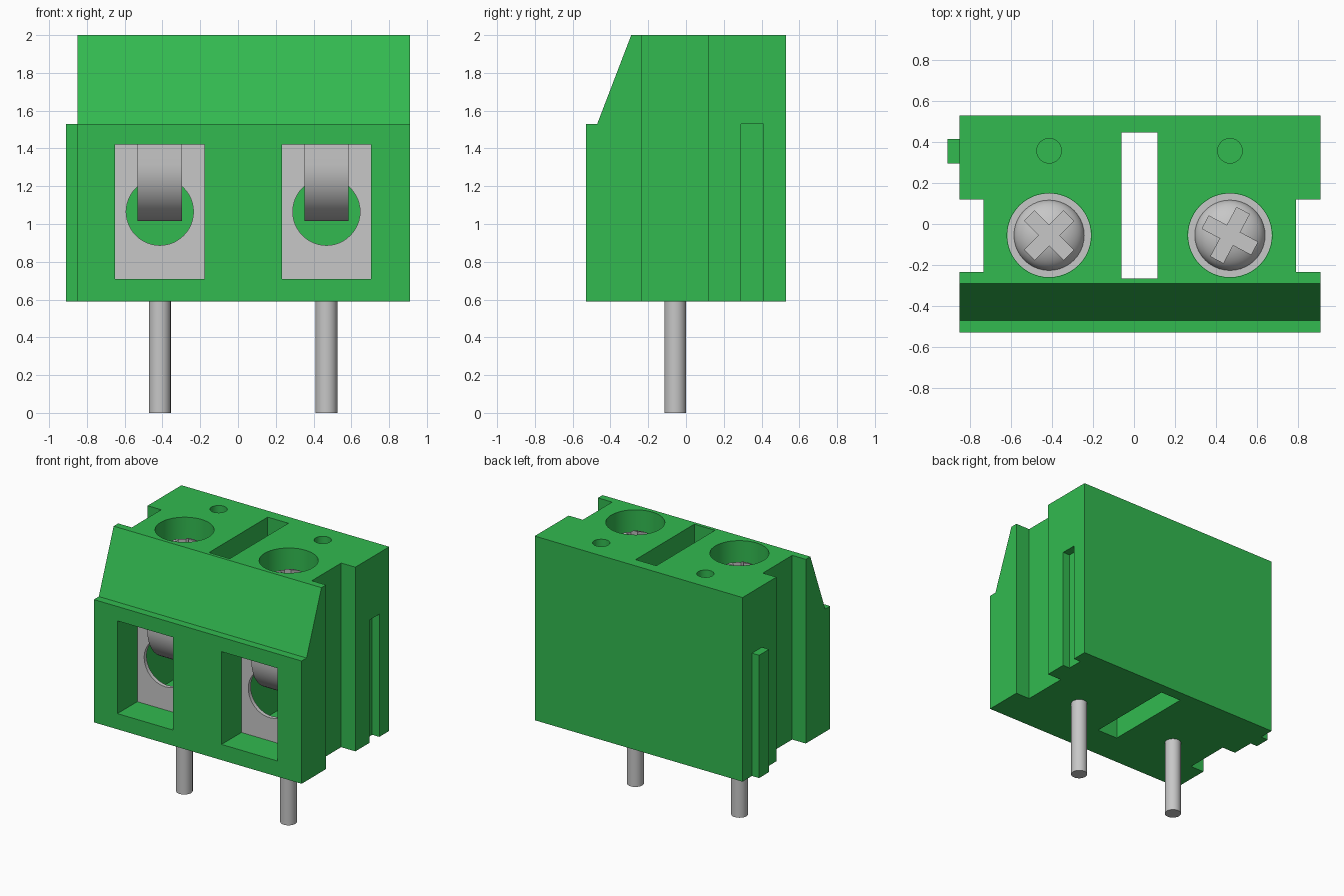
import bpy, bmesh
from math import sin, cos, pi, radians
from mathutils import Matrix, Vector

if "Cube" in bpy.data.objects:
    bpy.data.objects.remove(bpy.data.objects["Cube"])


def material(name, rgb):
    m = bpy.data.materials.new(name)
    m.use_nodes = True
    m.diffuse_color = (*rgb, 1)
    m.node_tree.nodes["Principled BSDF"].inputs["Base Color"].default_value = (*rgb, 1)
    return m


GREEN = material("green plastic", (0.032, 0.49, 0.08))
METAL = material("grey metal", (0.57, 0.57, 0.57))


def finish(name, bm, mat):
    bmesh.ops.recalc_face_normals(bm, faces=bm.faces)
    me = bpy.data.meshes.new(name)
    bm.to_mesh(me)
    bm.free()
    me.materials.append(mat)
    ob = bpy.data.objects.new(name, me)
    bpy.context.collection.objects.link(ob)
    return ob


def box(name, x, y, z, mat):
    bm = bmesh.new()
    bmesh.ops.create_cube(bm, size=1)
    for v in bm.verts:
        v.co = [(a + b) / 2 + c * (b - a) for c, (a, b) in zip(v.co, (x, y, z))]
    return finish(name, bm, mat)


def side_prism(name, profile, x0, x1, mat):
    """Extrude a (y, z) profile along x."""
    bm = bmesh.new()
    face = bm.faces.new([bm.verts.new((x0, y, z)) for y, z in profile])
    ext = bmesh.ops.extrude_face_region(bm, geom=[face])
    verts = [g for g in ext["geom"] if isinstance(g, bmesh.types.BMVert)]
    bmesh.ops.translate(bm, verts=verts, vec=(x1 - x0, 0, 0))
    return finish(name, bm, mat)


def cylinder(name, centre, r, depth, mat, axis="z"):
    bm = bmesh.new()
    bmesh.ops.create_cone(bm, cap_ends=True, segments=48, radius1=r, radius2=r, depth=depth)
    rot = Matrix.Rotation(pi / 2, 4, "X") if axis == "y" else Matrix()
    bm.transform(Matrix.Translation(centre) @ rot)
    return finish(name, bm, mat)


def cut(ob, *cutters):
    for c in cutters:
        c.hide_render = True
        mod = ob.modifiers.new("cut", "BOOLEAN")
        mod.operation, mod.solver, mod.object = "DIFFERENCE", "EXACT", c
    deps = bpy.context.evaluated_depsgraph_get()
    me = bpy.data.meshes.new_from_object(ob.evaluated_get(deps))
    ob.modifiers.clear()
    ob.data = me
    for c in cutters:
        bpy.data.objects.remove(c)


def smooth(ob):
    bpy.ops.object.select_all(action="DESELECT")
    ob.select_set(True)
    bpy.context.view_layer.objects.active = ob
    bpy.ops.object.shade_smooth_by_angle(angle=radians(35))


LEFT, RIGHT, BASE, TOP = -0.85, 0.91, 0.59, 2.0
POLES = {"right": (-0.414, 45), "left": (0.468, -28)}
SCREW_Y, RING_Z, PLATE_Y = -0.055, 1.8, -0.29

# Housing with sloped front shoulder
profile = [(-0.53, BASE), (0.53, BASE), (0.53, TOP), (-0.29, TOP), (-0.47, 1.53), (-0.53, 1.53)]
housing = side_prism("housing", profile, LEFT, RIGHT, GREEN)

# Side notches, centre slot and interlock groove
tall = (0.4, 2.2)
cutters = [
    box("notch_right", (-1, -0.735), (-0.235, 0.12), tall, GREEN),
    box("notch_left", (0.79, 1.1), (-0.235, 0.12), tall, GREEN),
    box("centre_slot", (-0.06, 0.115), (-0.265, 0.445), tall, GREEN),
    box("groove", (0.85, 1.1), (0.29, 0.41), (0.4, 1.53), GREEN),
]
# Wire openings, screw wells and test holes
for side, (x, _) in POLES.items():
    cutters += [
        box("opening_" + side, (x - 0.236, x + 0.236), (-0.7, 0.25), (0.71, 1.42), GREEN),
        cylinder("well_" + side, (x, SCREW_Y, RING_Z + 0.2), 0.205, 0.4, GREEN),
        cylinder("test_hole_" + side, (x, 0.357, TOP), 0.06, 0.2, GREEN),
    ]
cut(housing, *cutters)
smooth(housing)

# Interlock rib
box("interlock_rib", (-0.91, LEFT), (0.295, 0.415), (BASE, 1.53), GREEN)

for side, (x, angle) in POLES.items():
    # Contact plate with round wire hole
    plate = box("contact_plate_" + side, (x - 0.236, x + 0.236),
                (PLATE_Y, PLATE_Y + 0.03), (0.71, 1.42), METAL)
    cut(plate, cylinder("wire_hole", (x, PLATE_Y, 1.065), 0.178, 0.3, METAL, "y"))
    smooth(plate)

    # Curved clamp leaf
    def arc(r):
        return [(-0.04 - r * cos(t), 1.315 - r * sin(t))
                for t in (i * pi / 32 for i in range(17))]
    leaf = [(-0.34, 1.42)] + arc(0.3) + arc(0.27)[::-1] + [(-0.31, 1.42)]
    smooth(side_prism("clamp_leaf_" + side, leaf, x - 0.117, x + 0.117, METAL))

    # Solder pin
    smooth(cylinder("pin_" + side, (x, -0.057, 0.3), 0.058, 0.6, METAL))

    # Screw seat and domed head with cross recess
    cylinder("screw_seat_" + side, (x, SCREW_Y, RING_Z - 0.01), 0.204, 0.03, METAL)
    bm = bmesh.new()
    bmesh.ops.create_uvsphere(bm, u_segments=40, v_segments=24, radius=1)
    place = Matrix.Translation((x, SCREW_Y, RING_Z))
    bm.transform(place @ Matrix.Diagonal((0.172, 0.172, 0.11, 1)))
    head = finish("screw_head_" + side, bm, METAL)
    bars = []
    for turn in (0, 90):
        bar = box("recess", (-0.135, 0.135), (-0.035, 0.035), (0.03, 0.3), METAL)
        bar.data.transform(place @ Matrix.Rotation(radians(angle + turn), 4, "Z"))
        bars.append(bar)
    cut(head, *bars)
    smooth(head)
